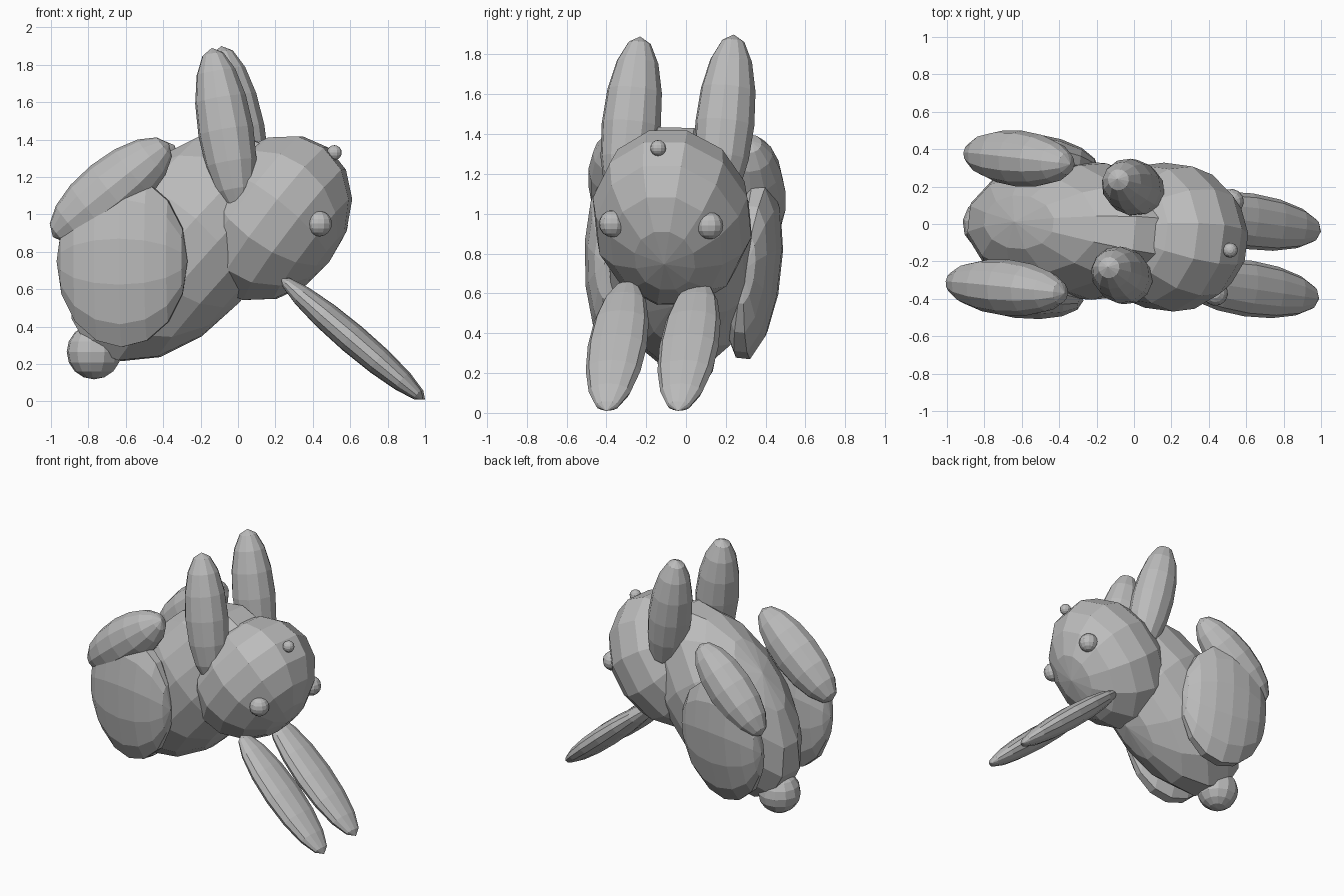
import bpy
import bmesh
from math import pi
from mathutils import Matrix, Vector

if "Cube" in bpy.data.objects:
    bpy.data.objects.remove(bpy.data.objects["Cube"], do_unlink=True)

GREY = (0.5, 0.5, 0.5, 1.0)
grey = bpy.data.materials.new("plain_grey")
grey.use_nodes = True
grey.diffuse_color = GREY
grey.node_tree.nodes["Principled BSDF"].inputs["Base Color"].default_value = GREY

# Sideways direction of the animal, which is turned slightly from the y axis
SIDE = Vector((0.13, 0.99, 0))
SEGMENTS, RINGS = 12, 8


def ellipsoid(name, start, end, wide, thick, flat_pole=False, half_turn=False, lean=0):
    """Flat-shaded ellipsoid from start to end; flat_pole puts the poles on the thick
    axis, half_turn turns it half a segment about its poles, lean tips its sideways axis."""
    start, end = Vector(start), Vector(end)
    length = (end - start).length / 2
    along = (end - start).normalized()
    side = SIDE + Vector((0, 0, lean))
    across = (side - along * side.dot(along)).normalized()
    up = along.cross(across)
    columns = (along * length, across * wide, up * thick)
    if not flat_pole:
        columns = (columns[1], columns[2], columns[0])
    shape = Matrix(columns).transposed().to_4x4()
    turn = Matrix.Rotation(pi / SEGMENTS if half_turn else 0, 4, "Z")
    bm = bmesh.new()
    bmesh.ops.create_uvsphere(bm, u_segments=SEGMENTS, v_segments=RINGS, radius=1)
    bm.transform(Matrix.Translation((start + end) / 2) @ shape @ turn)
    bmesh.ops.recalc_face_normals(bm, faces=bm.faces)
    mesh = bpy.data.meshes.new(name)
    bm.to_mesh(mesh)
    bm.free()
    mesh.materials.append(grey)
    obj = bpy.data.objects.new(name, mesh)
    bpy.context.collection.objects.link(obj)


def ball(name, centre, radius):
    offset = Vector((0, 0, radius))
    ellipsoid(name, Vector(centre) - offset, Vector(centre) + offset, radius, radius)


# Body and head
ellipsoid("body", (-0.81, 0.01, 0.27), (0.18, -0.07, 1.38), 0.38, 0.44, True, True)
ellipsoid("head", (-0.11, -0.03, 0.59), (0.48, -0.11, 1.37), 0.405, 0.385, True, True)

# Ears
ellipsoid("right_ear", (0.01, -0.32, 1.00), (-0.14, -0.23, 1.89), 0.15, 0.15)
ellipsoid("left_ear", (0.08, 0.15, 1.00), (-0.09, 0.24, 1.90), 0.15, 0.15)

# Front legs
ellipsoid("right_front_leg", (0.23, -0.29, 0.66), (0.99, -0.40, 0.01), 0.15, 0.08)
ellipsoid("left_front_leg", (0.23, 0.07, 0.66), (1.00, -0.04, 0.01), 0.15, 0.08)

# Haunches, with the poles facing forward and back
ellipsoid("right_haunch", (-0.97, -0.32, 0.75), (-0.27, -0.41, 0.75), 0.14, 0.475,
          half_turn=True, lean=0.02)
ellipsoid("left_haunch", (-0.89, 0.38, 0.72), (-0.19, 0.29, 0.72), 0.14, 0.465,
          half_turn=True, lean=-0.11)

# Hind feet
ellipsoid("right_hind_foot", (-0.99, -0.31, 0.88), (-0.37, -0.37, 1.38), 0.15, 0.17)
ellipsoid("left_hind_foot", (-0.89, 0.38, 0.86), (-0.34, 0.32, 1.37), 0.15, 0.165)

# Tail, eyes and nose
ball("tail", (-0.77, 0.0, 0.265), 0.147)
ball("right_eye", (0.435, -0.37, 0.95), 0.068)
ball("left_eye", (0.52, 0.12, 0.94), 0.068)
ball("nose", (0.515, -0.14, 1.33), 0.04)
